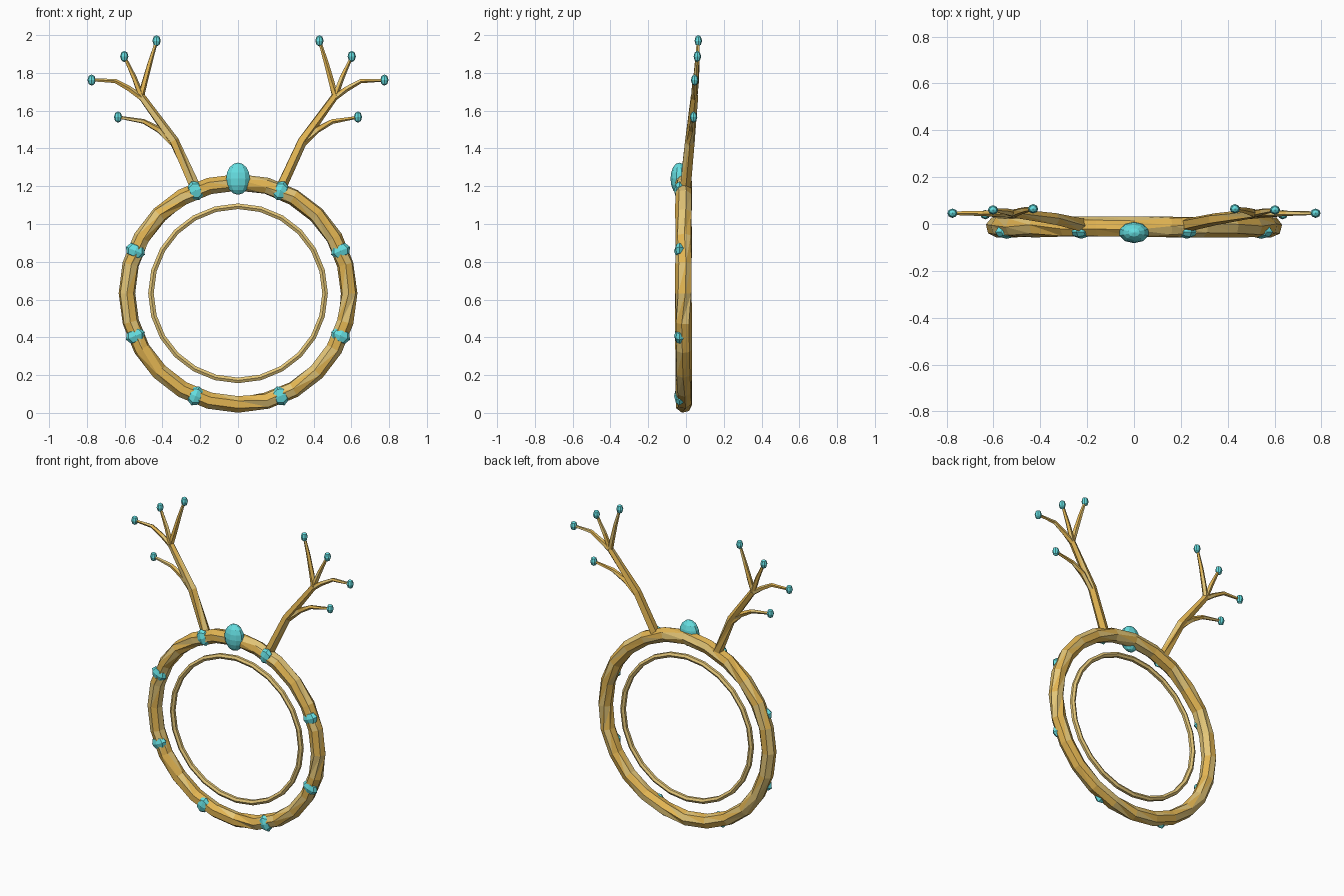
import bpy, bmesh, math, random
from mathutils import Vector, Matrix

if "Cube" in bpy.data.objects:
    bpy.data.objects.remove(bpy.data.objects["Cube"])

random.seed(4)
CZ, CY = 0.633, -0.012   # ring centre


def mat(name, rgb):
    m = bpy.data.materials.new(name)
    m.diffuse_color = (*rgb, 1)
    m.use_nodes = True
    m.node_tree.nodes["Principled BSDF"].inputs["Base Color"].default_value = m.diffuse_color
    return m


gold = mat("warm gold", (0.76, 0.46, 0.085))
pale = mat("pale gold", (0.78, 0.57, 0.19))
teal = mat("turquoise", (0.13, 0.73, 0.75))


def finish(name, bm, mats, pale_share=0.0):
    bmesh.ops.recalc_face_normals(bm, faces=bm.faces[:])
    if pale_share:
        # hammered look: facets alternate irregularly between the two golds
        bmesh.ops.triangulate(bm, faces=bm.faces[:], quad_method='ALTERNATE')
        for f in bm.faces:
            f.material_index = 1 if random.random() < pale_share else 0
    me = bpy.data.meshes.new(name)
    bm.to_mesh(me)
    bm.free()
    for m in mats:
        me.materials.append(m)
    ob = bpy.data.objects.new(name, me)
    bpy.context.collection.objects.link(ob)
    return ob


def tube(bm, path, radii, sides, closed=False, twist=0.0):
    """Sweep a polygon along a path lying roughly in the xz plane."""
    pts = [Vector(p) for p in path]
    n = len(pts)
    rings = []
    for i, p in enumerate(pts):
        if closed:
            t = pts[(i + 1) % n] - pts[i - 1]
        else:
            t = pts[min(i + 1, n - 1)] - pts[max(i - 1, 0)]
        t.normalize()
        u = t.cross(Vector((0, 1, 0))).normalized()
        v = u.cross(t).normalized()
        turn = math.pi / sides + random.uniform(-twist, twist)
        ring = []
        for k in range(sides):
            a = 2 * math.pi * k / sides + turn
            ring.append(bm.verts.new(p + radii[i] * (u * math.cos(a) + v * math.sin(a))))
        rings.append(ring)
    for i in range(n if closed else n - 1):
        a, b = rings[i], rings[(i + 1) % n]
        for k in range(sides):
            j = (k + 1) % sides
            bm.faces.new((a[k], a[j], b[j], b[k]))
    if not closed:
        bm.faces.new(rings[0])
        bm.faces.new(rings[-1])


def hoop(name, radius, r, sides, mats, share, twist):
    bm = bmesh.new()
    path = [(radius * math.cos(a), CY, CZ + radius * math.sin(a))
            for a in (2 * math.pi * i / 24 for i in range(24))]
    tube(bm, path, [r] * 24, sides, True, twist)
    return finish(name, bm, mats, share)


def gem(name, loc, size, angle=0.0, seg=8, rings=4):
    bm = bmesh.new()
    bmesh.ops.create_uvsphere(bm, u_segments=seg, v_segments=rings, radius=1)
    m = (Matrix.Translation(loc) @ Matrix.Rotation(angle, 4, 'Y')
         @ Matrix.Diagonal((*size, 1)))
    bmesh.ops.transform(bm, matrix=m, verts=bm.verts[:])
    return finish(name, bm, [teal])


# Rings
hoop("outer_ring", 0.588, 0.045, 7, [gold, pale], 0.45, 0.35)
hoop("inner_ring", 0.461, 0.017, 6, [pale], 0, 0)

# Large gem on the crown and eight small inset gems
gem("crown_gem", (0, -0.036, 1.24), (0.066, 0.046, 0.085), 0, 10, 8)
for i in range(8):
    a = math.radians(22.5 + 45 * i)
    gem("ring_gem", (0.588 * math.cos(a), -0.034, CZ + 0.588 * math.sin(a)),
        (0.054, 0.029, 0.040), -a)

# Branching antlers: (path, radii)
branches = [
    ([(0.22, -0.005, 1.18), (0.34, 0.02, 1.44), (0.515, 0.045, 1.68)],
     [0.030, 0.027, 0.020]),
    ([(0.345, 0.02, 1.43), (0.42, 0.03, 1.50), (0.50, 0.035, 1.543), (0.635, 0.04, 1.566)],
     [0.020, 0.018, 0.013, 0.008]),
    ([(0.505, 0.043, 1.665), (0.575, 0.045, 1.715), (0.65, 0.046, 1.757), (0.775, 0.046, 1.762)],
     [0.017, 0.015, 0.012, 0.008]),
    ([(0.51, 0.044, 1.67), (0.55, 0.053, 1.775), (0.602, 0.06, 1.887)],
     [0.017, 0.014, 0.008]),
    ([(0.515, 0.044, 1.67), (0.495, 0.052, 1.75), (0.465, 0.06, 1.86), (0.431, 0.065, 1.97)],
     [0.017, 0.016, 0.013, 0.008]),
]
for side, s in (("right", 1), ("left", -1)):
    bm = bmesh.new()
    for path, radii in branches:
        tube(bm, [(s * x, y, z) for x, y, z in path], radii, 5, False, 0.25)
    finish(side + "_antler", bm, [gold, pale], 0.3)
    # gem on each tine tip
    for path, _ in branches[1:]:
        x, y, z = path[-1]
        gem(side + "_tip_gem", (s * x, y, z), (0.022, 0.020, 0.030))
